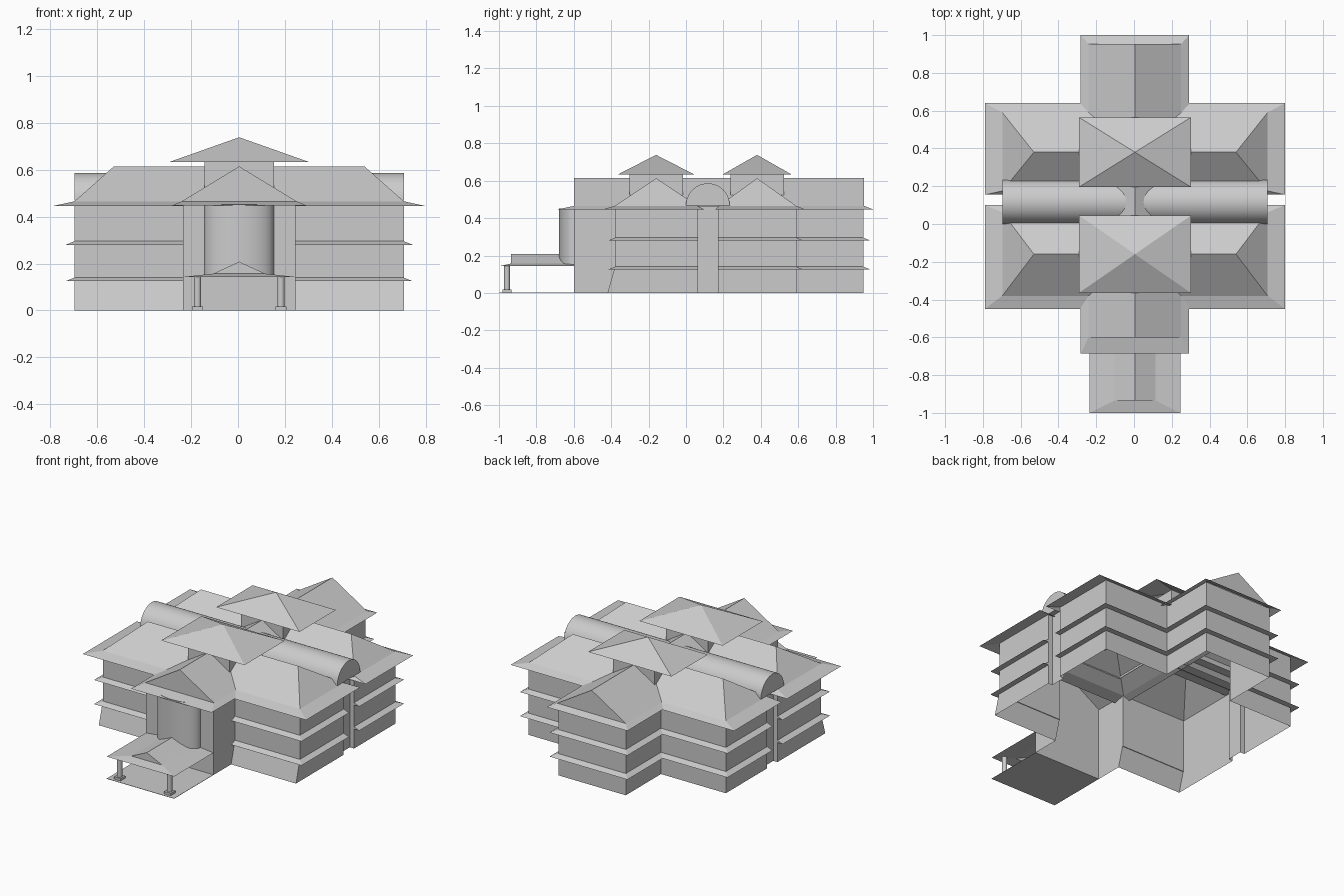
import bpy, bmesh, math
from mathutils import Vector

if "Cube" in bpy.data.objects:
    bpy.data.objects.remove(bpy.data.objects["Cube"], do_unlink=True)

grey = bpy.data.materials.new("pale grey")
grey.use_nodes = True
grey.diffuse_color = (0.6, 0.6, 0.6, 1)
grey.node_tree.nodes["Principled BSDF"].inputs["Base Color"].default_value = (0.6, 0.6, 0.6, 1)

CX = 0.005          # axis of the building
SIDE = 0.702        # half width of the main blocks
WING = 0.24         # half width of the wings
WALL_TOP = 0.465


def finish(name, bm, smooth=False):
    bmesh.ops.remove_doubles(bm, verts=bm.verts, dist=0.0005)
    bmesh.ops.recalc_face_normals(bm, faces=bm.faces)
    mesh = bpy.data.meshes.new(name)
    bm.to_mesh(mesh)
    bm.free()
    mesh.materials.append(grey)
    ob = bpy.data.objects.new(name, mesh)
    ob.location.x = CX
    bpy.context.collection.objects.link(ob)
    if smooth:
        bpy.ops.object.select_all(action='DESELECT')
        ob.select_set(True)
        bpy.context.view_layer.objects.active = ob
        bpy.ops.object.shade_smooth_by_angle(angle=math.radians(35))
    return ob


def loft(name, rings, closed=True, cap_start=False, cap_end=False, smooth=False):
    """Skin a list of equal-length point rings."""
    bm = bmesh.new()
    rows = [[bm.verts.new(p) for p in ring] for ring in rings]
    count = len(rows[0])
    for low, high in zip(rows, rows[1:]):
        for i in range(count if closed else count - 1):
            j = (i + 1) % count
            quad = [low[i], low[j], high[j], high[i]]
            if (quad[2].co - quad[3].co).length < 0.0005:
                quad.pop()
            bm.faces.new(quad)
    if cap_start:
        bm.faces.new(rows[0])
    if cap_end:
        bm.faces.new(rows[-1])
    return finish(name, bm, smooth)


def rect(half_x, y0, y1, z):
    return [(-half_x, y0, z), (half_x, y0, z), (half_x, y1, z), (-half_x, y1, z)]


def mirrored(path):
    return [(-x, y) for x, y in reversed(path)]


# Outer walls: one cross-shaped outline, front blocks flare at the foot
right_half = [(WING, -0.6), (WING, -0.38), (SIDE, -0.38), (SIDE, 0.065),
              (SIDE - 0.03, 0.065), (SIDE - 0.03, 0.17), (SIDE, 0.17),
              (SIDE, 0.59), (WING, 0.59), (WING, 0.948)]
outline = right_half + mirrored(right_half)
foot = [(x, -0.42 if y == -0.38 else y, 0) for x, y in outline]
loft("walls", [foot] + [[(x, y, z) for x, y in outline] for z in (0.14, WALL_TOP)])


# Sloped string courses
def band(name, path, z, out=0.037):
    pts = [Vector(p) for p in path]
    normals = []
    for a, b in zip(pts, pts[1:]):
        d = (b - a).normalized()
        normals.append(Vector((d.y, -d.x)))
    outer = []
    for i, p in enumerate(pts):
        near = normals[max(i - 1, 0):i + 1]
        outer.append(p + sum(near, Vector((0, 0))) * out)
    sections = [[(p.x, p.y, z + 0.015), (q.x, q.y, z), (p.x, p.y, z)]
                for p, q in zip(pts, outer)]
    loft(name, sections, cap_start=True, cap_end=True)


front_path = right_half[1:4]
back_path = right_half[6:]
for level, z in (("lower", 0.125), ("upper", 0.28)):
    band(level + "_band_front_left", front_path, z)
    band(level + "_band_front_right", mirrored(front_path), z)
    band(level + "_band_back", back_path + mirrored(back_path), z)

# Main hipped roofs with kicked eaves, each carrying a lantern tower
blocks = (("front", -0.45, 0.1, -0.38, 0.062, -0.16),
          ("back", 0.155, 0.64, 0.175, 0.59, 0.38))
for label, e0, e1, w0, w1, mid in blocks:
    loft(label + "_hip_roof", [rect(0.795, e0, e1, 0.445),
                               rect(SIDE, w0, w1, WALL_TOP),
                               rect(0.535, mid, mid, 0.613)])
    loft(label + "_tower_walls", [rect(0.148, mid - 0.143, mid + 0.143, z)
                                  for z in (0.51, 0.635)])
    depth = 0.205 if label == "front" else 0.185
    loft(label + "_tower_roof", [rect(0.297, mid - depth, mid + depth, 0.633),
                                 rect(0, mid, mid, 0.738)])

# Long gabled roof over both wings, with skirt eaves
loft("wing_roof", [rect(0.287, -0.685, 1.0, 0.447),
                   rect(WING + 0.005, -0.6, 0.953, WALL_TOP),
                   rect(0, -0.6, 0.953, 0.614)])

# Barrel vault between the two blocks
arc = [(0.117 + 0.117 * math.cos(math.pi * i / 24),
        0.468 + 0.118 * math.sin(math.pi * i / 24)) for i in range(25)]
loft("barrel_vault", [[(x, y, z) for y, z in arc] for x in (-SIDE, SIDE)],
     cap_start=True, cap_end=True, smooth=True)

# Curved bay above the porch
bow = [(0.148 * math.cos(math.pi * i / 20), -0.6 - 0.08 * math.sin(math.pi * i / 20))
       for i in range(21)]
loft("curved_bay", [[(x, y, z) for x, y in bow] for z in (0.148, 0.452)],
     closed=False, smooth=True)

# Porch: floor, roof with small gable, and two columns
loft("porch_floor", [rect(WING, -1.0, -0.6, z) for z in (0, 0.002)],
     cap_start=True, cap_end=True)
loft("porch_roof", [rect(WING, -1.0, -0.6, 0.143),
                    rect(0.11, -0.935, -0.6, 0.157),
                    rect(0, -0.935, -0.6, 0.208)])


def disc(x, y, radius, z, sides):
    return [(x + radius * math.cos(math.tau * (i + 0.5) / sides),
             y + radius * math.sin(math.tau * (i + 0.5) / sides), z) for i in range(sides)]


for side, x in (("right", -0.178), ("left", 0.178)):
    loft(side + "_column", [disc(x, -0.957, 0.016, z, 12) for z in (0.015, 0.147)],
         smooth=True)
    loft(side + "_column_base", [disc(x, -0.957, 0.034, z, 4) for z in (0, 0.017)],
         cap_start=True, cap_end=True)
